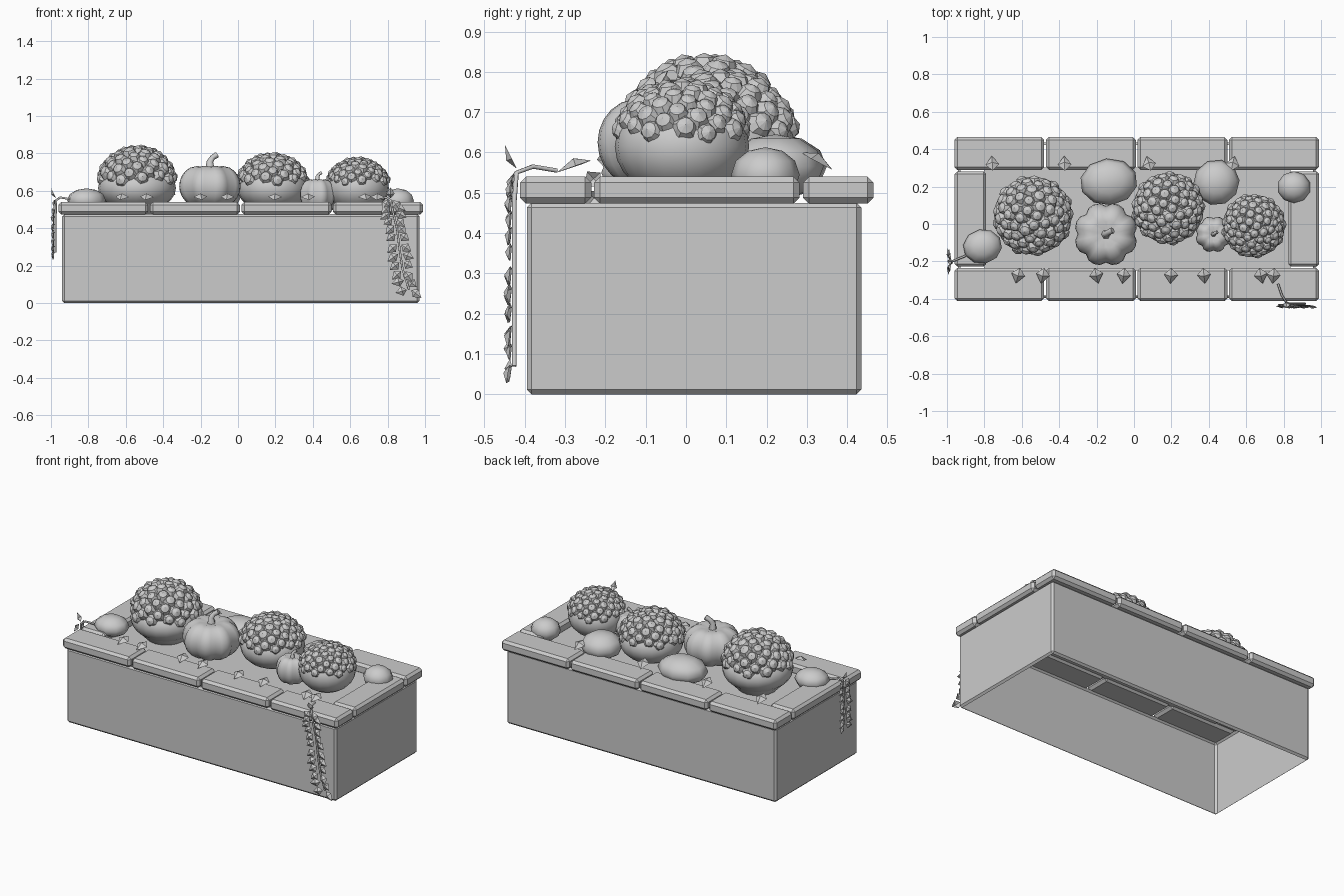
import bpy, bmesh, math, random
from mathutils import Vector, Matrix

if "Cube" in bpy.data.objects:
    bpy.data.objects.remove(bpy.data.objects["Cube"])

random.seed(4)


def finish(name, bm, smooth=False):
    me = bpy.data.meshes.new(name)
    bm.to_mesh(me)
    bm.free()
    for p in me.polygons:
        p.use_smooth = smooth
    ob = bpy.data.objects.new(name, me)
    bpy.context.collection.objects.link(ob)
    return ob


def block(name, lo, hi, bev, hollow=False):
    lo, hi = Vector(lo), Vector(hi)
    bm = bmesh.new()
    bmesh.ops.create_cube(bm, size=1)
    for v in bm.verts:
        v.co = (lo + hi) / 2 + v.co * (hi - lo)
    bmesh.ops.bevel(bm, geom=bm.edges[:], offset=bev, segments=1, affect='EDGES')
    if hollow:
        bm.normal_update()
        caps = [f for f in bm.faces if abs(f.normal.z) > 0.9]
        bmesh.ops.delete(bm, geom=caps, context='FACES')
    return finish(name, bm)


def ellipsoid(name, c, r, seg=12, rings=8, turn=0):
    bm = bmesh.new()
    bmesh.ops.create_uvsphere(bm, u_segments=seg, v_segments=rings, radius=1)
    bm.transform(Matrix.Translation(c) @ Matrix.Rotation(turn, 4, 'Z') @ Matrix.Diagonal((*r, 1)))
    return finish(name, bm, True)


def tube(name, pts, radii, sides=6):
    cu = bpy.data.curves.new(name, 'CURVE')
    cu.dimensions = '3D'
    cu.bevel_depth = 1
    cu.bevel_resolution = 1
    cu.use_fill_caps = True
    sp = cu.splines.new('POLY')
    sp.points.add(len(pts) - 1)
    for p, co, r in zip(sp.points, pts, radii):
        p.co = (*co, 1)
        p.radius = r
    ob = bpy.data.objects.new(name, cu)
    bpy.context.collection.objects.link(ob)


def pumpkin(name, c, R, H, ribs=8):
    # ribbed body with dimples at both poles
    bm = bmesh.new()
    n, m, grid = ribs * 4, 12, []
    for j in range(m + 1):
        t = math.pi * (0.03 + 0.94 * j / m)
        ring = []
        for i in range(n):
            a = 2 * math.pi * i / n
            k = 0.88 + 0.12 * abs(math.sin(ribs * a / 2)) ** 0.7
            rr = R * k * math.sin(t) ** 0.75
            z = H * math.cos(t) * (1 - 0.25 * math.exp(-(rr / (0.35 * R)) ** 2))
            ring.append(bm.verts.new((c[0] + rr * math.cos(a), c[1] + rr * math.sin(a), c[2] + z)))
        grid.append(ring)
    for j in range(m):
        for i in range(n):
            k = (i + 1) % n
            bm.faces.new((grid[j][i], grid[j + 1][i], grid[j + 1][k], grid[j][k]))
    bm.faces.new(grid[0])
    bm.faces.new(grid[-1][::-1])
    finish(name, bm, True)
    x, y, z = c
    s = R / 0.165
    tube(name + "_stem", [(x, y, z + H * .7), (x, y, z + H + .01 * s), (x + .012 * s, y + .01 * s, z + H + .03 * s),
                          (x + .035 * s, y + .02 * s, z + H + .045 * s)],
         [.026 * s, .017 * s, .014 * s, .016 * s])


def add_flower(bm, M, r):
    # five-pointed drooping blossom
    apex = bm.verts.new(M @ Vector((0, 0, r * .62)))
    mid = [bm.verts.new(M @ Vector((r * .5 * math.cos(i * math.pi / 5), r * .5 * math.sin(i * math.pi / 5), r * .4)))
           for i in range(10)]
    rim = []
    for i in range(10):
        q, z = (r, -r * .35) if i % 2 == 0 else (r * .68, -r * .05)
        rim.append(bm.verts.new(M @ Vector((q * math.cos(i * math.pi / 5), q * math.sin(i * math.pi / 5), z))))
    for i in range(10):
        k = (i + 1) % 10
        bm.faces.new((apex, mid[i], mid[k]))
        bm.faces.new((mid[i], rim[i], rim[k], mid[k]))


def mum(name, c, R, top, count, fr):
    # leafy bowl plus a dome of blossoms
    ellipsoid(name + "_foliage", (c[0], c[1], .615), (R * .97, R * .97, .13), 20, 12)
    ellipsoid(name + "_crown", (c[0], c[1], .63), (R * .86, R * .86, top - .63 - fr * .6), 16, 10)
    bm = bmesh.new()
    h = top - .63 - fr * .5
    for i in range(count):
        u = 1 - (i + .4) / count * .88
        a = i * 2.39996
        s = math.sqrt(1 - u * u)
        d = Vector((s * math.cos(a), s * math.sin(a), u))
        p = Vector((c[0] + d.x * R * .9, c[1] + d.y * R * .9, .63 + d.z * h))
        M = (Matrix.Translation(p) @ Vector((d.x, d.y, d.z * R / h)).to_track_quat('Z', 'Y').to_matrix().to_4x4()
             @ Matrix.Rotation(random.uniform(0, 6), 4, 'Z'))
        add_flower(bm, M, fr * random.uniform(.9, 1.1))
    finish(name + "_blossoms", bm)


def add_leaf(bm, p, tip, normal, L, W):
    # diamond leaf folded along its midrib
    t = Vector(tip).normalized()
    n = Vector(normal)
    n = (n - t * n.dot(t)).normalized()
    s, p = t.cross(n), Vector(p)
    a, b = bm.verts.new(p), bm.verts.new(p + t * L)
    m = bm.verts.new(p + t * L * .45 + n * L * .22)
    l = bm.verts.new(p + t * L * .42 + s * W / 2)
    r = bm.verts.new(p + t * L * .42 - s * W / 2)
    for f in ((a, m, l), (m, b, l), (a, r, m), (r, b, m)):
        bm.faces.new(f)


def ivy(name, pts, out, side, first, count, L):
    tube(name + "_stem", pts, [.006] * len(pts))
    bm = bmesh.new()
    pts, out, side = [Vector(p) for p in pts], Vector(out), Vector(side)
    hang = pts[first:]
    for i in range(count):
        f = i / (count - 1) * (len(hang) - 1.001)
        k = int(f)
        p = hang[k].lerp(hang[k + 1], f - k)
        for s in (-1, 1):
            tip = side * s * random.uniform(.5, 1) + Vector((0, 0, -random.uniform(.2, .9))) + out * .15
            add_leaf(bm, p + side * s * .012 + out * .006, tip, out, L * random.uniform(.85, 1.1), L * .8)
    add_leaf(bm, pts[first] + Vector((0, 0, .01)), out * .5 + Vector((0, 0, 1)), out, L, L * .7)
    finish(name + "_leaves", bm)


# planter walls, open above and below
block("planter_walls", (-.94, -.395, 0), (.97, .435, .475), .012, hollow=True)

# coping stones
for i in range(4):
    x = -.96 + i * .4895
    block(f"front_coping_{i}", (x, -.412, .473), (x + .48, -.235, .54), .015)
    block(f"back_coping_{i}", (x, .29, .473), (x + .48, .465, .54), .015)
block("left_coping", (-.96, -.228, .473), (-.79, .282, .54), .015)
block("right_coping", (.825, -.228, .473), (.99, .282, .54), .015)

# soil
bm = bmesh.new()
bmesh.ops.create_grid(bm, x_segments=1, y_segments=1, size=.5)
for v in bm.verts:
    v.co = (.018 + v.co.x * 1.64, .027 + v.co.y * .55, .485)
finish("soil", bm)

# flower mounds
mum("large_mum", (-.54, .045), .215, .845, 64, .05)
mum("middle_mum", (.185, .085), .195, .805, 60, .046)
mum("small_mum", (.64, -.01), .172, .78, 64, .039)

# pumpkins
pumpkin("pumpkin", (-.15, -.055, .625), .172, .12)
pumpkin("small_pumpkin", (.425, -.055, .58), .098, .09)

# gourds
ellipsoid("left_gourd", (-.81, -.12, .55), (.105, .092, .063), 10, 6, .2)
ellipsoid("back_gourd", (-.135, .225, .565), (.155, .125, .08), 10, 6, .1)
ellipsoid("middle_gourd", (.44, .222, .565), (.125, .122, .08), 10, 6, .4)
ellipsoid("right_gourd", (.855, .197, .545), (.09, .085, .068), 10, 6)

# loose leaves along the coping
bm = bmesh.new()
for x in (-.61, -.48, -.21, -.05, .2, .37, .67, .75):
    add_leaf(bm, (x, -.235, .58), (random.uniform(-.3, .3), -1, -.35), (0, -.2, 1), .09, .075)
for x in (-.755, -.37, .09, .52):
    add_leaf(bm, (x, .285, .60), (random.uniform(-.3, .3), 1, -.55), (0, .3, 1), .09, .075)
finish("loose_leaves", bm)

# trailing ivy
ivy("front_ivy", [(.77, -.32, .555), (.79, -.38, .565), (.815, -.42, .55), (.83, -.426, .48), (.85, -.426, .4),
                  (.865, -.426, .28), (.88, -.426, .18), (.915, -.426, .07)], (0, -1, 0), (1, 0, 0), 2, 12, .065)
ivy("left_ivy", [(-.9, -.17, .555), (-.95, -.19, .565), (-.972, -.2, .55), (-.976, -.2, .45),
                 (-.976, -.21, .35), (-.976, -.2, .27)], (-1, 0, 0), (0, 1, 0), 2, 8, .06)
